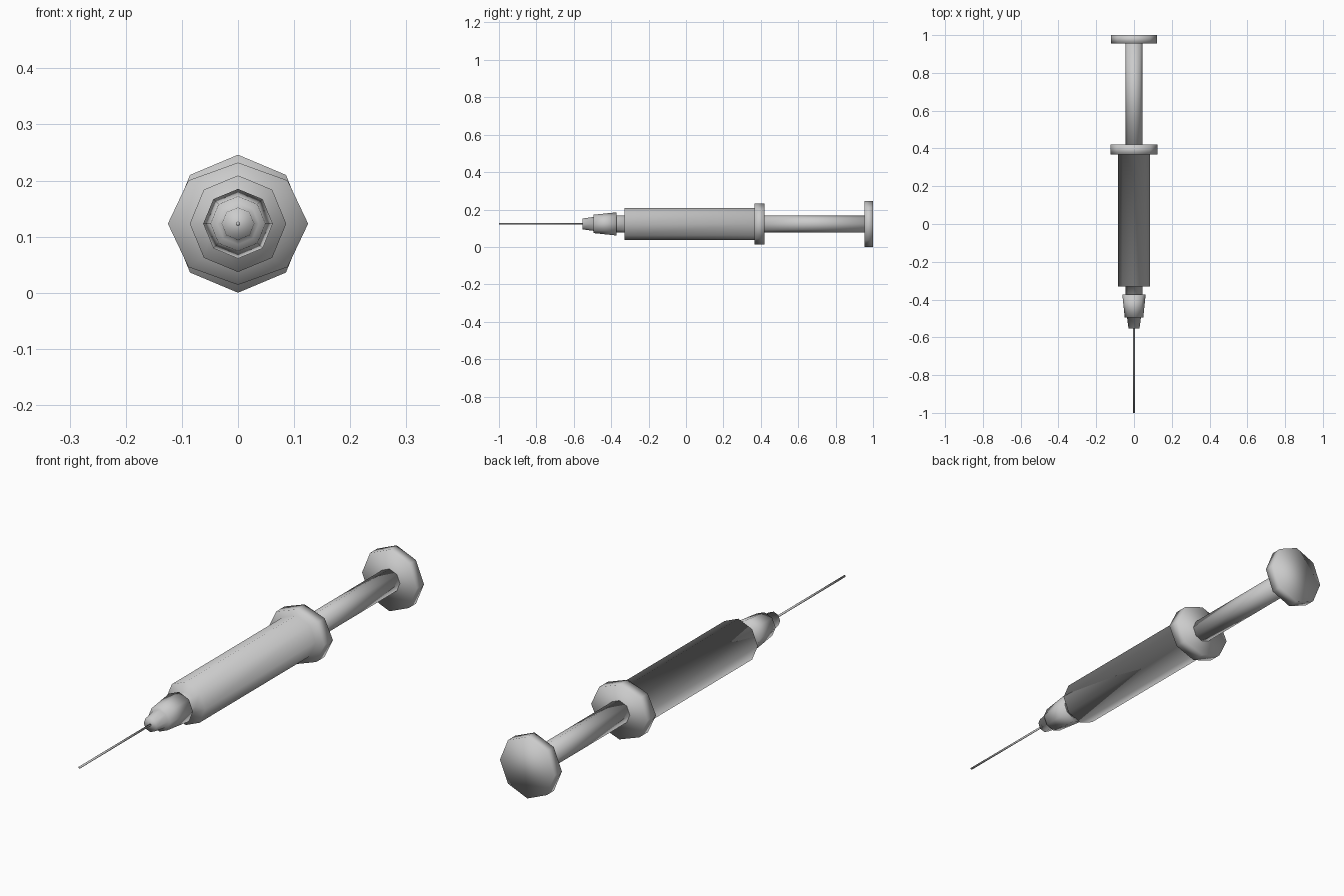
import bpy, bmesh, math

if "Cube" in bpy.data.objects:
    bpy.data.objects.remove(bpy.data.objects["Cube"])

AXIS_Z = 0.123   # height of the syringe's centre line
SIDES = 8


def lathe(name, profile, sides=SIDES):
    """Capped tube along y from (y, x radius, z radius) rings."""
    bm = bmesh.new()
    rings = []
    for y, rx, rz in profile:
        rings.append([bm.verts.new((rx * math.cos(2 * math.pi * i / sides), y,
                                    AXIS_Z + rz * math.sin(2 * math.pi * i / sides)))
                      for i in range(sides)])
    for a, b in zip(rings, rings[1:]):
        for i in range(sides):
            j = (i + 1) % sides
            bm.faces.new((a[i], a[j], b[j], b[i]))
    bm.faces.new(rings[0])
    bm.faces.new(rings[-1])
    bmesh.ops.recalc_face_normals(bm, faces=bm.faces)
    for f in bm.faces:
        f.smooth = True
    mesh = bpy.data.meshes.new(name)
    bm.to_mesh(mesh)
    bm.free()
    obj = bpy.data.objects.new(name, mesh)
    bpy.context.collection.objects.link(obj)
    return obj


# Needle
lathe("needle", [(-1.0, 0.004, 0.004), (-0.55, 0.004, 0.004)])

# Stepped needle hub
lathe("needle_hub", [(-0.553, 0.029, 0.029), (-0.495, 0.037, 0.037),
                     (-0.495, 0.049, 0.049), (-0.372, 0.062, 0.062)])

# Barrel with its nozzle and oval finger flange
lathe("barrel", [(-0.372, 0.045, 0.045), (-0.33, 0.045, 0.045),
                 (-0.33, 0.086, 0.086), (0.367, 0.086, 0.086),
                 (0.367, 0.125, 0.109), (0.42, 0.125, 0.109)])

# Plunger rod and thumb rest
lathe("plunger_rod", [(0.42, 0.046, 0.046), (0.957, 0.046, 0.046)])
lathe("thumb_rest", [(0.955, 0.121, 0.123), (1.0, 0.121, 0.123)])
